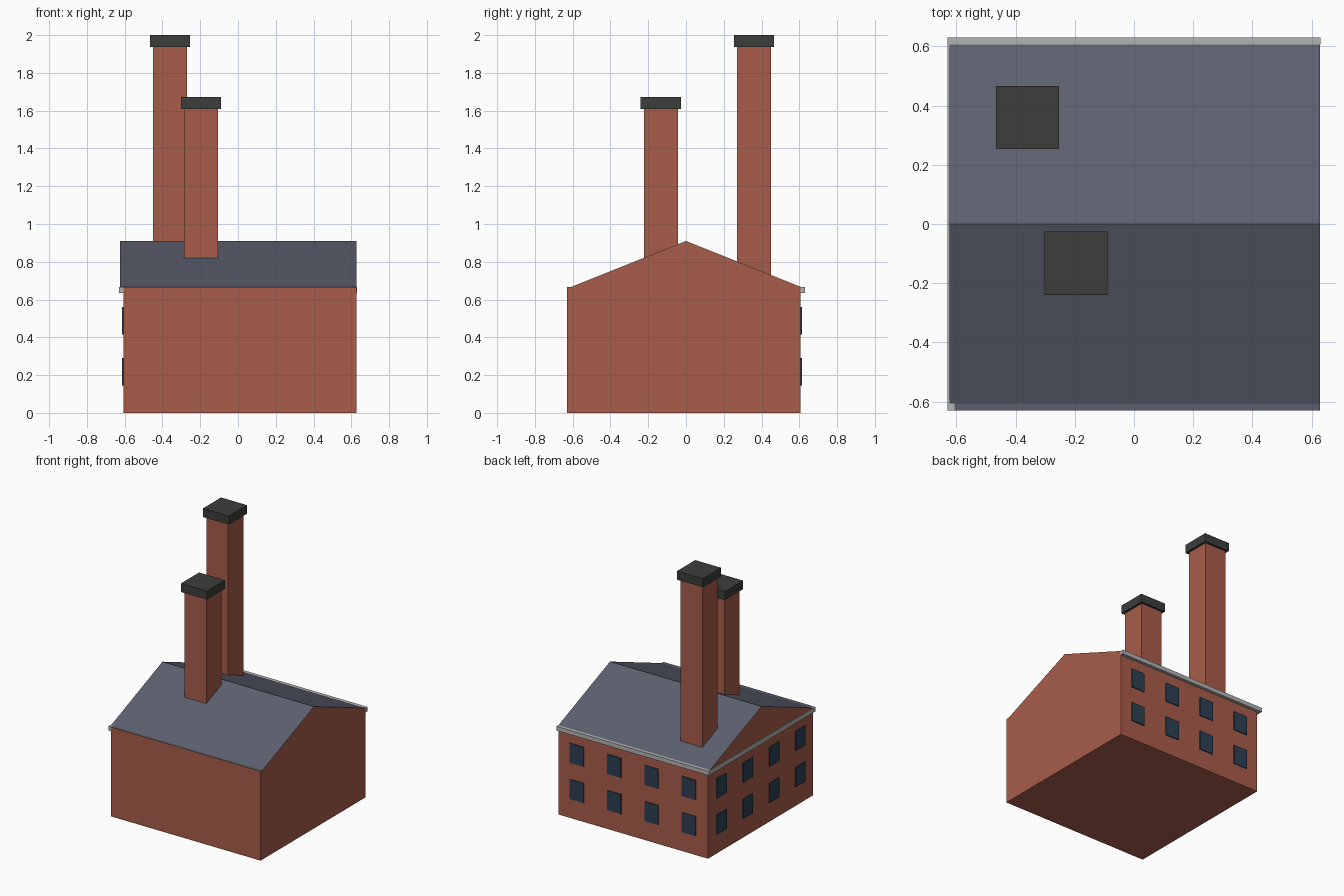
import bpy
import bmesh

if "Cube" in bpy.data.objects:
    bpy.data.objects.remove(bpy.data.objects["Cube"], do_unlink=True)


def material(name, rgb):
    """Flat colour given as 0-255 display values, stored as linear."""
    lin = [((c / 255 + 0.055) / 1.055) ** 2.4 for c in rgb] + [1.0]
    mat = bpy.data.materials.new(name)
    mat.use_nodes = True
    mat.diffuse_color = lin
    mat.node_tree.nodes["Principled BSDF"].inputs["Base Color"].default_value = lin
    return mat


BRICK = material("brick red", (168, 93, 74))
SLATE = material("slate blue", (92, 96, 110))
SOOT = material("dark cap", (61, 61, 59))
STONE = material("light stone", (180, 180, 180))
GLASS = material("window blue", (43, 64, 83))


def finish(name, bm, mats, top_index=0):
    """Make an object; faces turned upward take material top_index."""
    bmesh.ops.recalc_face_normals(bm, faces=bm.faces)
    for f in bm.faces:
        f.material_index = top_index if f.normal.z > 0.1 else 0
    mesh = bpy.data.meshes.new(name)
    bm.to_mesh(mesh)
    bm.free()
    for m in mats:
        mesh.materials.append(m)
    obj = bpy.data.objects.new(name, mesh)
    bpy.context.collection.objects.link(obj)
    return obj


def prism(name, profile, x0, x1, mats, top_index=0):
    """Extrude a (y, z) profile along x."""
    bm = bmesh.new()
    face = bm.faces.new([bm.verts.new((x0, y, z)) for y, z in profile])
    ext = bmesh.ops.extrude_face_region(bm, geom=[face])
    moved = [v for v in ext["geom"] if isinstance(v, bmesh.types.BMVert)]
    bmesh.ops.translate(bm, verts=moved, vec=(x1 - x0, 0, 0))
    return finish(name, bm, mats, top_index)


def box(name, x, y, z, mats, top_index=0):
    """Box from (min, max) ranges on each axis."""
    profile = [(y[0], z[0]), (y[1], z[0]), (y[1], z[1]), (y[0], z[1])]
    return prism(name, profile, x[0], x[1], mats, top_index)


EDGE, WALL, EAVE, RIDGE = 0.63, 0.607, 0.667, 0.91

# Brick walls with a slate ledge on top, and the gabled roof
box("walls", (-WALL, 0.628), (-EDGE, WALL), (0, EAVE), [BRICK, SLATE], 1)
prism("gable_roof", [(-WALL, EAVE), (WALL, EAVE), (0, RIDGE)],
      -0.624, 0.628, [BRICK, SLATE], 1)

# Stone cornice along the back and the right side
box("back_cornice", (-EDGE, EDGE), (WALL, EDGE), (0.635, EAVE), [STONE])
box("side_cornice", (-EDGE, -WALL), (-EDGE, WALL), (0.635, EAVE), [STONE])

# Two rows of four windows on the back and the right side
for row, z in enumerate((0.217, 0.487)):
    for col in range(4):
        step = (col - 1.5) * 0.309
        zr = (z - 0.073, z + 0.073)
        bx, sy = 0.012 + step, -0.013 + step
        box(f"back_window_{row}_{col}", (bx - 0.057, bx + 0.057),
            (WALL - 0.001, WALL + 0.007), zr, [GLASS])
        box(f"side_window_{row}_{col}", (-WALL - 0.007, -WALL + 0.001),
            (sy - 0.057, sy + 0.057), zr, [GLASS])

# Square chimneys with overhanging caps
for name, cx, cy, top in (("tall", -0.36, 0.36, 2.0), ("short", -0.196, -0.133, 1.672)):
    for part, r, z, mat in (("stack", 0.09, (0.68, top - 0.064), BRICK),
                            ("cap", 0.107, (top - 0.064, top), SOOT)):
        box(f"{name}_chimney_{part}", (cx - r, cx + r), (cy - r, cy + r), z, [mat])
